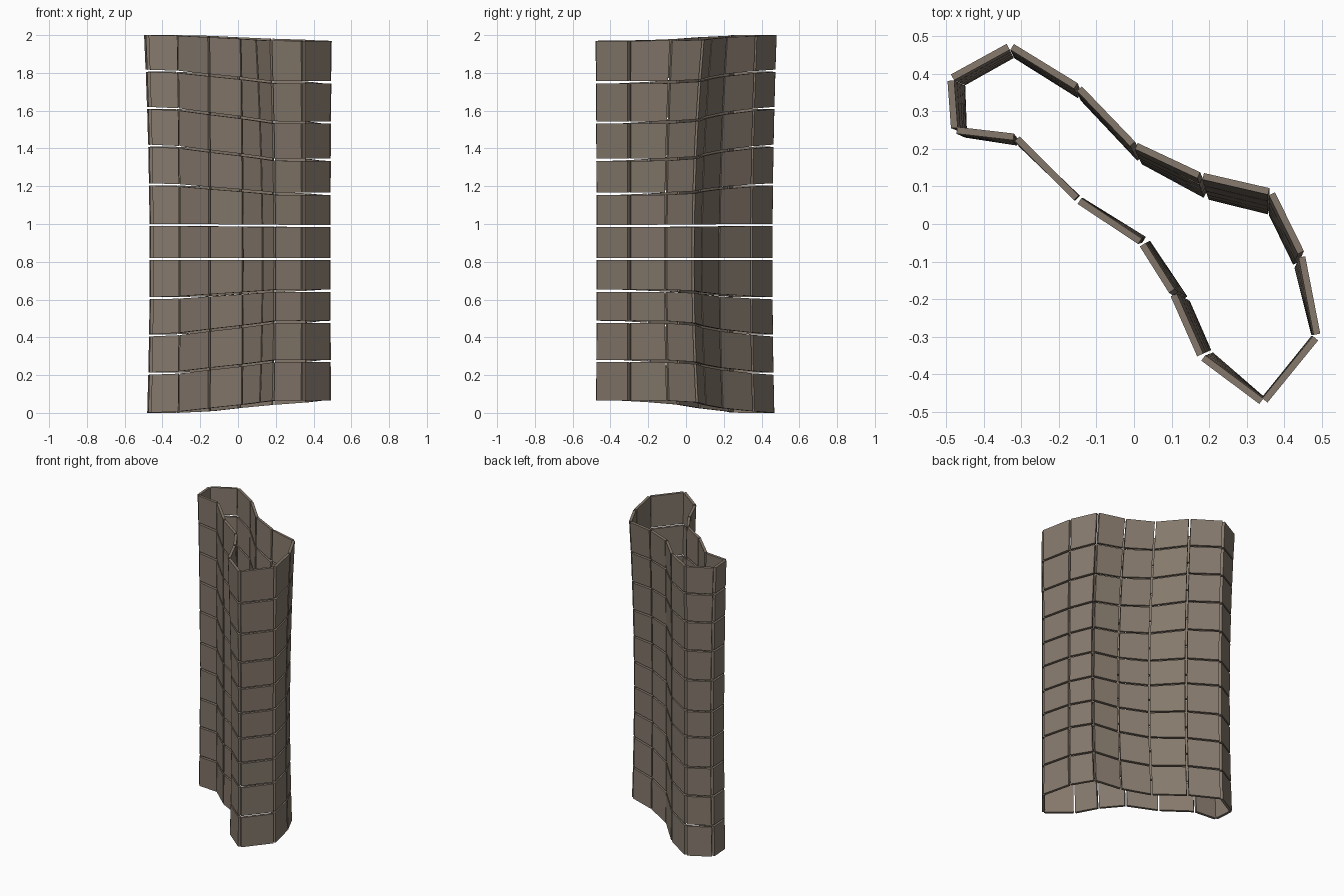
import bpy, bmesh
from mathutils import Vector

if "Cube" in bpy.data.objects:
    bpy.data.objects.remove(bpy.data.objects["Cube"])

THICK, GAP = 0.018, 0.012

# Plan outline at the top: (x, y, shift x, shift y), shift being the waist pinch
RING = [(-.33, .475, .01, -.022), (-.15, .365, .01, -.025), (.0, .21, .02, -.04),
        (.178, .130, .017, -.055), (.365, .088, .0, -.055), (.448, -.08, -.013, -.03),
        (.488, -.30, -.005, .0), (.345, -.475, .0, .004), (.178, -.355, .022, .01),
        (.102, -.183, .036, -.02), (.02, -.05, .012, .005), (-.15, .065, .004, .0),
        (-.315, .232, .01, -.015), (-.478, .25, .024, -.01), (-.489, .388, .03, -.013)]

# Heights of the row seams at the left end and the right end
LEFT = [-.006, .207, .41, .607, .815, .995, 1.21, 1.415, 1.615, 1.812, 2.006]
RIGHT = [.06, .275, .482, .647, .815, .99, 1.16, 1.34, 1.537, 1.75, 1.976]


def corner(i, row, dz):
    """Point on the wall at outline corner i and seam row."""
    x, y, sx, sy = RING[i % len(RING)]
    t = min(1, max(0, (x - y + .85) / 1.5))
    t = t * t * (3 - 2 * t)
    z = LEFT[row] * (1 - t) + RIGHT[row] * t + dz
    w = 1 - ((z - .8) / 1.2) ** 2
    return Vector((x + sx * w, y + sy * w, z))


def add_tile(bm, i, row):
    """One flat tile, kept short of its neighbours by the gap."""
    a, b = corner(i, row, GAP / 2), corner(i + 1, row, GAP / 2)
    d, c = corner(i, row + 1, -GAP / 2), corner(i + 1, row + 1, -GAP / 2)
    for p, q in ((a, b), (d, c)):
        e = (q - p).normalized() * GAP / 2
        p += e
        q -= e
    n = (c - a).cross(d - b).normalized()
    mid = (a + b + c + d) / 4
    flat = [p - n * (p - mid).dot(n) for p in (a, b, c, d)]
    inner = [bm.verts.new(p - n * THICK / 2) for p in flat]
    outer = [bm.verts.new(p + n * THICK / 2) for p in flat]
    bm.faces.new(inner[::-1])
    bm.faces.new(outer)
    for k in range(4):
        m = (k + 1) % 4
        bm.faces.new((inner[k], inner[m], outer[m], outer[k]))


mat = bpy.data.materials.new("taupe stone")
mat.diffuse_color = (.235, .19, .15, 1)
mat.use_nodes = True
mat.node_tree.nodes["Principled BSDF"].inputs["Base Color"].default_value = mat.diffuse_color

# One ring of tiles per row
for row in range(len(LEFT) - 1):
    bm = bmesh.new()
    for i in range(len(RING)):
        add_tile(bm, i, row)
    bmesh.ops.recalc_face_normals(bm, faces=bm.faces)
    mesh = bpy.data.meshes.new(f"tile_row_{row + 1}")
    bm.to_mesh(mesh)
    bm.free()
    mesh.materials.append(mat)
    obj = bpy.data.objects.new(f"tile_row_{row + 1}", mesh)
    bpy.context.collection.objects.link(obj)
